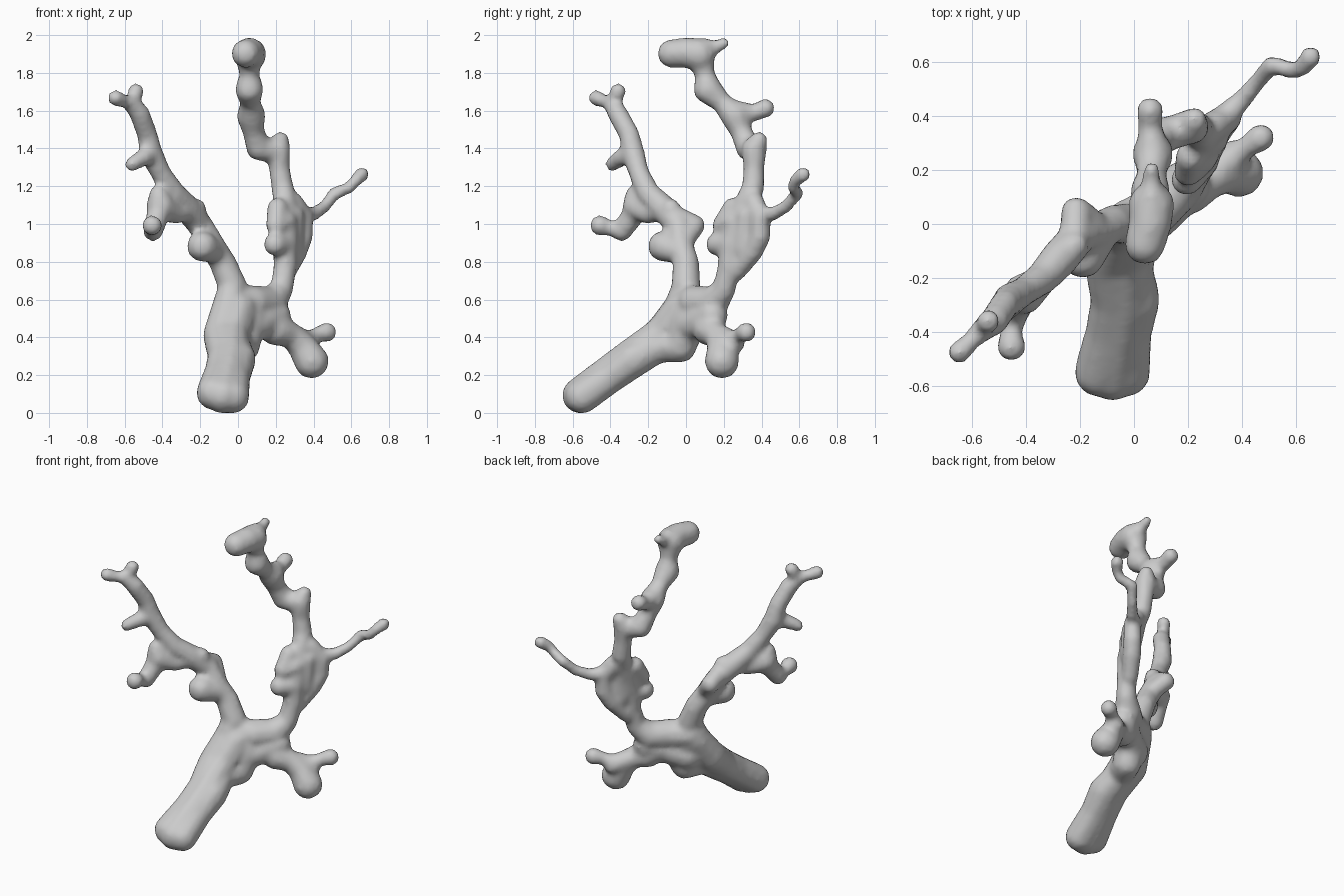
import bpy, bmesh
from mathutils import Vector, Matrix

bm = bmesh.new()


def limb(*pts):
    """Tapered round limb through (x, y, z, radius) points, made of overlapping balls."""
    if len(pts) == 1:
        pts = pts * 2
    for a, b in zip(pts, pts[1:]):
        pa, pb = Vector(a[:3]), Vector(b[:3])
        n = max(1, int((pb - pa).length / 0.018))
        for i in range(n + 1):
            t = i / n
            r = a[3] + (b[3] - a[3]) * t
            bmesh.ops.create_icosphere(bm, subdivisions=2, radius=r + 0.004,
                                       matrix=Matrix.Translation(pa.lerp(pb, t)))


# Trunk: parallel limbs make the wide, flattened foot
limb((-.13, -.55, .115, .09), (-.09, -.40, .22, .088), (-.07, -.28, .31, .09),
     (-.09, -.13, .42, .095), (-.05, -.03, .56, .09), (-.03, 0, .68, .07))
limb((-.03, -.55, .095, .09), (-.02, -.40, .2, .085), (0, -.28, .29, .095),
     (-.02, -.15, .36, .085), (.03, -.03, .36, .085), (.06, .02, .5, .09))
limb((-.08, -.56, .1, .095), (-.04, -.3, .29, .1), (-.04, -.12, .42, .1), (0, -.02, .55, .1))

# Fork web
limb((-.03, 0, .6, .085), (.08, .05, .59, .09), (.17, .14, .59, .085), (.23, .2, .66, .06))
limb((0, -.02, .45, .1), (.1, .05, .48, .09), (.2, .14, .52, .08))

# Low side branch with ball and knob
limb((.13, .09, .5, .08), (.2, .12, .45, .085), (.28, .16, .42, .065),
     (.34, .19, .36, .075), (.39, .19, .28, .09))
limb((.3, .19, .41, .06), (.37, .25, .38, .06), (.41, .28, .42, .035), (.47, .32, .435, .05))

# Left branch
limb((-.03, 0, .68, .075), (-.08, 0, .8, .068), (-.14, -.03, .9, .065),
     (-.2, -.04, 1.0, .065), (-.27, -.12, 1.09, .07), (-.34, -.2, 1.17, .06),
     (-.41, -.25, 1.28, .052), (-.46, -.28, 1.38, .06), (-.48, -.3, 1.48, .052),
     (-.52, -.36, 1.59, .052), (-.57, -.4, 1.65, .04), (-.6, -.43, 1.655, .032),
     (-.648, -.475, 1.675, .04))
limb((-.56, -.39, 1.64, .032), (-.54, -.36, 1.71, .041))
limb((-.12, -.04, .86, .06), (-.19, -.12, .89, .08))
limb((-.15, 0, .93, .05), (-.215, .045, 1.0, .055), (-.22, -.06, 1.05, .055))
limb((-.22, -.08, 1.09, .05), (-.33, -.2, 1.06, .05), (-.41, -.26, 1.1, .075),
     (-.42, -.27, 1.16, .05))
limb((-.46, -.29, 1.38, .05), (-.5, -.34, 1.36, .045), (-.56, -.39, 1.325, .036))

# Small hanging twig on the left branch
limb((-.42, -.27, 1.07, .06), (-.45, -.34, .97, .052), (-.455, -.4, .985, .036),
     (-.455, -.455, 1.0, .052))

# Right branch: flat blade built from parallel limbs
limb((.23, .2, .66, .06), (.25, .23, .78, .06), (.25, .24, .9, .065), (.25, .27, 1.0, .065),
     (.25, .32, 1.12, .06), (.235, .355, 1.2, .058), (.22, .36, 1.3, .053),
     (.21, .36, 1.4, .065), (.225, .385, 1.45, .045))
limb((.26, .27, .76, .05), (.31, .35, .86, .055), (.34, .39, .94, .055),
     (.345, .395, 1.04, .052), (.29, .36, 1.12, .055))
limb((.28, .3, .88, .06), (.29, .32, 1.05, .06))
limb((.25, .23, .9, .06), (.195, .165, .9, .058))
limb((.25, .25, 1.02, .06), (.2, .19, 1.0, .05), (.21, .25, 1.09, .055))

# Thin tendril
limb((.34, .4, 1.06, .045), (.4, .46, 1.06, .035), (.46, .53, 1.1, .03),
     (.51, .59, 1.17, .032), (.59, .57, 1.2, .03), (.62, .575, 1.235, .03),
     (.655, .62, 1.27, .038))

# Beaded upper stem and head
limb((.21, .36, 1.39, .06), (.11, .33, 1.41, .065), (.08, .29, 1.5, .055),
     (.07, .26, 1.58, .075), (.065, .19, 1.65, .05), (.06, .115, 1.72, .074),
     (.06, .1, 1.8, .048), (.06, .08, 1.88, .07))
limb((.065, .07, 1.905, .085), (.06, 0, 1.915, .078), (.04, -.075, 1.91, .074))
limb((.065, .1, 1.94, .05), (.065, .15, 1.94, .035), (.065, .2, 1.965, .028))
limb((.07, .27, 1.6, .06), (.06, .36, 1.595, .042), (.06, .42, 1.62, .048))

# Fuse all limbs into one smooth skin
mesh = bpy.data.meshes.new("branching_coral")
bm.to_mesh(mesh)
bm.free()
coral = bpy.data.objects.new("branching_coral", mesh)
bpy.context.collection.objects.link(coral)
remesh = coral.modifiers.new("fuse", 'REMESH')
remesh.mode = 'VOXEL'
remesh.voxel_size = 0.017
remesh.use_smooth_shade = True
soft = coral.modifiers.new("soften", 'SMOOTH')
soft.factor = 0.5
soft.iterations = 5
bpy.context.view_layer.objects.active = coral
coral.select_set(True)
for name in ("fuse", "soften"):
    bpy.ops.object.modifier_apply(modifier=name)

# Stand on the ground
low = min(v.co.z for v in coral.data.vertices)
for v in coral.data.vertices:
    v.co.z -= low
